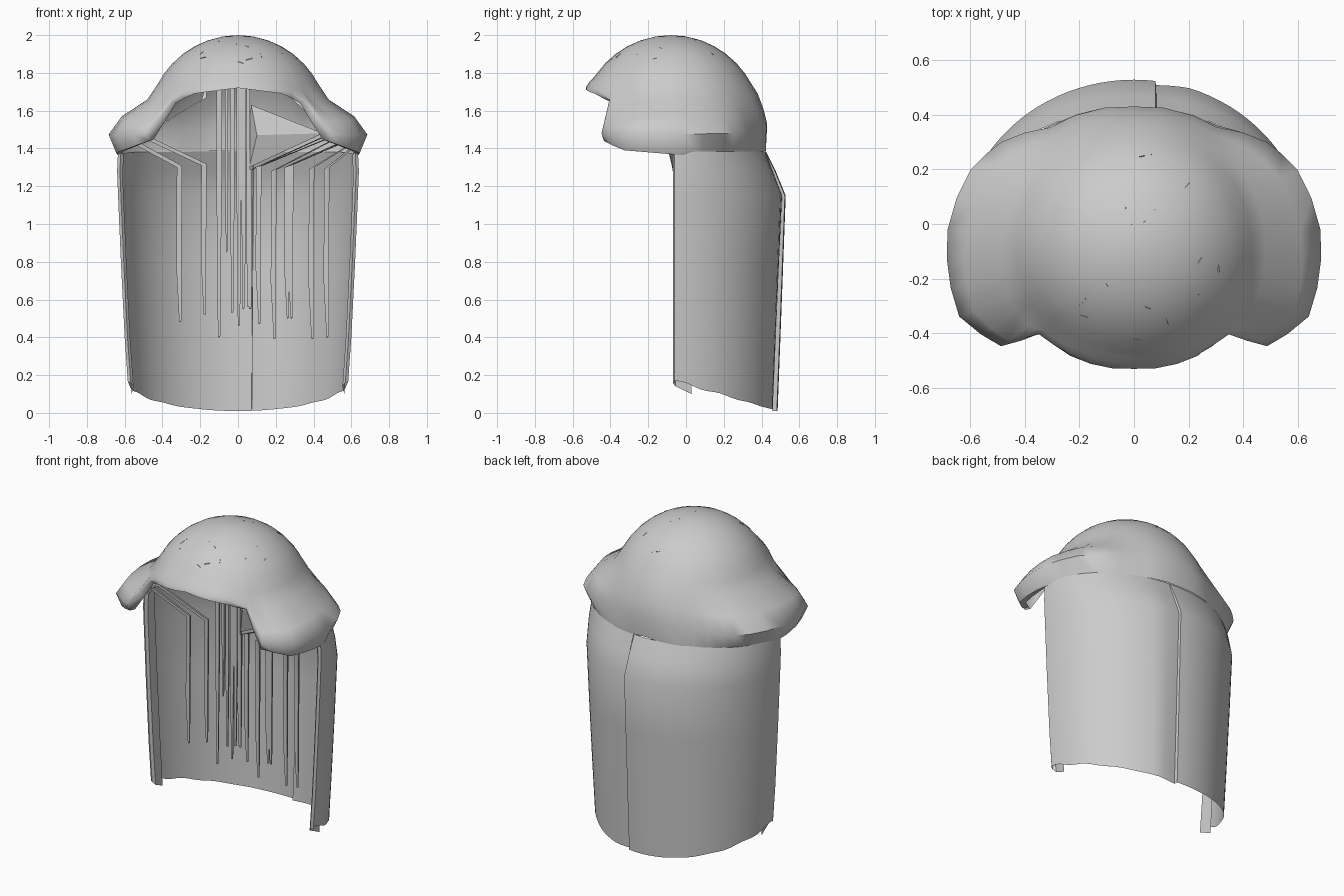
import bpy, bmesh, math, random

if "Cube" in bpy.data.objects:
    bpy.data.objects.remove(bpy.data.objects["Cube"])

grey = bpy.data.materials.new("soft_grey")
grey.diffuse_color = (0.6, 0.6, 0.6, 1)
grey.use_nodes = True
grey.node_tree.nodes["Principled BSDF"].inputs["Base Color"].default_value = grey.diffuse_color


def make(name, verts, faces, angle=50, outward=False):
    me = bpy.data.meshes.new(name)
    me.from_pydata(verts, [], faces)
    me.materials.append(grey)
    bm = bmesh.new()
    bm.from_mesh(me)
    bmesh.ops.remove_doubles(bm, verts=bm.verts, dist=0.0005)
    if outward:
        bmesh.ops.recalc_face_normals(bm, faces=bm.faces)
    bm.to_mesh(me)
    bm.free()
    ob = bpy.data.objects.new(name, me)
    bpy.context.collection.objects.link(ob)
    bpy.ops.object.select_all(action='DESELECT')
    ob.select_set(True)
    bpy.context.view_layer.objects.active = ob
    bpy.ops.object.shade_smooth_by_angle(angle=math.radians(angle))
    return ob


def grid_faces(rows, cols):
    return [(i * cols + j, i * cols + j + 1, (i + 1) * cols + j + 1, (i + 1) * cols + j)
            for i in range(rows - 1) for j in range(cols - 1)]


# Cap: round crown, then radial profiles (r, z) keyed by angle from front to back
crown = [(0.0, 2.0), (.08, 1.993), (.16, 1.972), (.23, 1.941), (.293, 1.9), (.35, 1.848), (.392, 1.797)]
keys = {
    -90: [(.41, 1.775), (.43, 1.755), (.44, 1.74), (.447, 1.73), (.45, 1.72)],
    -60: [(.415, 1.77), (.435, 1.745), (.455, 1.72), (.462, 1.705), (.465, 1.69)],
    -43: [(.425, 1.745), (.455, 1.70), (.475, 1.665), (.47, 1.65), (.45, 1.64)],
    -37: [(.43, 1.735), (.485, 1.64), (.575, 1.54), (.61, 1.48), (.59, 1.44)],
    -22: [(.43, 1.735), (.49, 1.65), (.635, 1.555), (.69, 1.47), (.655, 1.39)],
    5: [(.43, 1.735), (.48, 1.66), (.61, 1.575), (.685, 1.475), (.64, 1.365)],
    25: [(.43, 1.735), (.48, 1.66), (.59, 1.575), (.66, 1.48), (.606, 1.38)],
    38: [(.43, 1.735), (.475, 1.66), (.555, 1.575), (.617, 1.48), (.576, 1.38)],
    55: [(.425, 1.745), (.46, 1.68), (.50, 1.59), (.53, 1.49), (.537, 1.38)],
    90: [(.425, 1.745), (.46, 1.69), (.49, 1.61), (.51, 1.53), (.502, 1.39)],
}


def cap_profile(a):
    ks = sorted(keys)
    for lo, hi in zip(ks, ks[1:]):
        if a <= hi:
            t = (a - lo) / (hi - lo)
            low = [(p[0] + (q[0] - p[0]) * t, p[1] + (q[1] - p[1]) * t)
                   for p, q in zip(keys[lo], keys[hi])]
            break
    r, z = low[-1]
    # small rolled rim under the side puffs only
    roll = max(0.0, min(1.0, (a + 43) / 8, (5 - a) / 12))
    return crown + low + [(r - .04 * roll, z + .01 * roll)]


half = [-90, -80, -70, -60, -52, -43, -40, -37, -30, -22, -13, -4, 5, 15, 25, 32, 38, 46, 55, 66, 78, 90]
columns = [(a, 1) for a in half] + [(a, -1) for a in reversed(half[:-1])]
verts = []
for a, side in columns:
    c, s = math.cos(math.radians(a)), math.sin(math.radians(a))
    verts += [(side * r * c, -.08 + r * s, z) for r, z in cap_profile(a)]
make("hair_cap", verts, grid_faces(len(columns), len(crown) + 6), 60, True)

# Small stray tufts lying on the crown
random.seed(4)
for i in range(22):
    a, e = random.uniform(-2.4, 1.9), random.uniform(.75, 1.5)
    tri = []
    for k in range(3):
        da, de = random.uniform(-.07, .07), random.uniform(-.04, .04)
        rad = .485 if k else .47
        tri.append((rad * math.cos(e + de) * math.cos(a + da),
                    -.08 + rad * math.cos(e + de) * math.sin(a + da), 1.515 + rad * math.sin(e + de)))
    make("stray_tuft", tri, [(0, 1, 2)])

# Back curtain: half-ellipse sections (height, half width, depth) with a stepped groove
levels = [(1.385, .635, .483), (1.28, .64, .535), (1.15, .635, .588),
          (.8, .62, .575), (.4, .60, .56), (0.0, .583, .545)]
split = math.acos(.08 / .63)
N = 48
angles = [(math.pi * i / N, math.pi * i / N < split) for i in range(N + 1)]
angles += [(split - .004, True), (split + .004, False)]
vs = []
for a, right in sorted(angles):
    c, s = math.cos(a), math.sin(a)
    bottom = .17 - .16 * s + .008 * math.sin(a * 17) * (1 - s)
    near = max(0, 1 - abs(a - split) / .2) if right else 0
    for z, rx, ry in levels:
        k = 1 - near * (.025 + .02 * (1.2 - z) / 1.2) * (z < 1.35)
        vs.append((rx * c * k, -.06 + ry * s * k, max(z, bottom)))
make("back_curtain", vs, grid_faces(len(angles), len(levels)), 40)

# Folded front edges of the curtain
for side in (-1, 1):
    vs = []
    for z, rx, ry in levels:
        z = max(z, .16)
        vs += [(side * rx, -.06, z), (side * (rx - .015), -.07, z),
               (side * (rx - .03), -.055, z - .02), (side * (rx - .02), .03, z - .06 * (z < .3))]
    make("curtain_edge", vs, grid_faces(len(levels), 4), 30)


# Thin hanging strands: three-sided tapered bars along a path
def strand(path, w):
    vs, fs = [], []
    for i, (x, y, z) in enumerate(path):
        k = .45 if i == len(path) - 1 else 1
        vs += [(x - w * k, y, z), (x + w * k, y, z + w * .6), (x, y + .03 * k, z)]
    for i in range(len(path) - 1):
        for j in range(3):
            m = (j + 1) % 3
            fs.append((i * 3 + j, i * 3 + m, i * 3 + 3 + m, i * 3 + 3 + j))
    e = len(vs)
    fs += [(0, 2, 1), (e - 3, e - 2, e - 1)]
    make("hanging_strand", vs, fs, 30, True)


# straight middle strands (x, bottom, half width)
for x, low, w in [(-.10, .4, .014), (-.06, .85, .008), (-.03, .53, .012), (.005, .46, .013),
                  (.03, .55, .013), (.055, .56, .009)]:
    strand([(x, -.07, 1.74), (x, -.07, 1.2), (x, -.07, low)], w)

# strands that bend out to the side puffs (bend x, bend z, bottom, anchor x, anchor z)
for x, bz, low, ax, az in [(-.31, 1.3, .48, -.55, 1.43), (-.18, 1.31, .52, -.52, 1.47),
                           (.06, 1.28, .55, .48, 1.47), (.11, 1.30, .47, .50, 1.46),
                           (.19, 1.28, .39, .52, 1.45), (.26, 1.30, .5, .56, 1.43),
                           (.28, 1.31, .5, .57, 1.44), (.39, 1.29, .39, .60, 1.42),
                           (.47, 1.29, .4, .62, 1.41)]:
    strand([(ax, -.1, az), (x, -.07, bz), (x - .003, -.07, low + .3), (x + .005, -.07, low)], .014)

# short locks rising from the puffs to the crown
for ax, x, z in [(-.50, -.18, 1.66), (-.50, -.30, 1.68), (.50, .28, 1.68), (.52, .33, 1.66)]:
    strand([(ax, -.1, 1.47), (x, -.07, z), (x + .01, -.05, z + .06)], .012)

# Pointed lock inside the fringe
make("pointed_lock", [(.45, -.08, 1.48), (.07, -.06, 1.63), (.10, -.10, 1.47), (.06, -.06, 1.30),
                      (.05, 0, 1.47)],
     [(0, 1, 2), (0, 2, 3), (0, 3, 4), (0, 4, 1), (1, 4, 3, 2)], 20, True)
